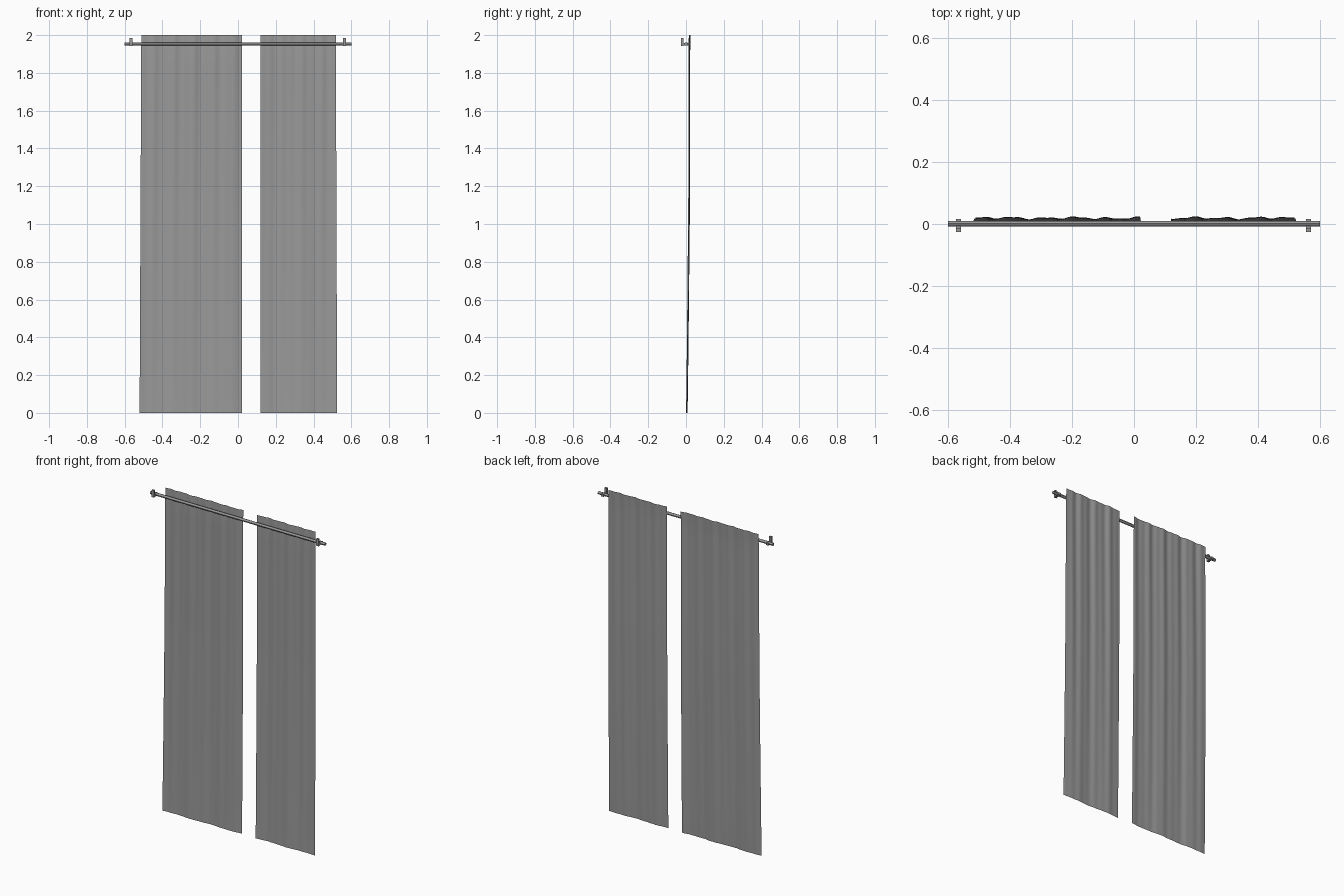
import bpy, bmesh
from math import sin, pi
from mathutils import Matrix, Vector

cube = bpy.data.objects.get("Cube")
if cube:
    bpy.data.objects.remove(cube, do_unlink=True)


def material(name, value):
    mat = bpy.data.materials.new(name)
    mat.use_nodes = True
    color = (value, value, value, 1)
    mat.diffuse_color = color
    mat.node_tree.nodes["Principled BSDF"].inputs["Base Color"].default_value = color
    return mat


grey = material("soft grey", 0.32)


def finish(name, bm):
    mesh = bpy.data.meshes.new(name)
    bm.to_mesh(mesh)
    bm.free()
    obj = bpy.data.objects.new(name, mesh)
    bpy.context.collection.objects.link(obj)
    mesh.materials.append(grey)
    bpy.ops.object.select_all(action="DESELECT")
    obj.select_set(True)
    bpy.context.view_layer.objects.active = obj
    bpy.ops.object.shade_smooth_by_angle(angle=pi / 6)
    return obj


# Hanging cloth: irregular folds, fading to a broad wave at the hem
def curtain(name, left, right, flare_left, flare_right, phase):
    columns, rows = 72, 40
    bm = bmesh.new()
    grid = []
    for j in range(rows + 1):
        t = j / rows
        drop = 1 - t
        lean = 0.004 + 0.013 * min(1, t * 1.7) ** 0.8
        lean += 0.003 * max(0, t - 0.96) / 0.04
        line = []
        for i in range(columns + 1):
            s = i / columns
            x = left + (right - left) * s
            fold = 0.0026 * sin(x * 62 + phase + 0.5 * sin(3 * t))
            fold += 0.0015 * sin(x * 117 + 2 * phase - t)
            wave = 0.003 * sin(x * 27 + phase)
            y = lean + fold * (0.35 + 0.65 * t) + wave * (0.4 + 0.6 * drop)
            x += drop * (flare_left * (1 - s) ** 3 + flare_right * s ** 3)
            line.append(bm.verts.new((x, y, 2 * t)))
        grid.append(line)
    for low, high in zip(grid, grid[1:]):
        for i in range(columns):
            bm.faces.new((low[i], low[i + 1], high[i + 1], high[i]))
    return finish(name, bm)


curtain("wide_curtain", -0.512, 0.02, -0.009, 0.002, 0.6)
curtain("narrow_curtain", 0.12, 0.518, 0.0, 0.007, 2.1)

# Round rail
bm = bmesh.new()
bmesh.ops.create_cone(bm, cap_ends=True, segments=12, radius1=0.009, radius2=0.009,
                      depth=1.2, matrix=Matrix.Translation((0, 0.001, 1.953))
                      @ Matrix.Rotation(pi / 2, 4, "Y"))
finish("curtain_rail", bm)


def add_box(bm, low, high):
    low, high = Vector(low), Vector(high)
    size = high - low
    bmesh.ops.create_cube(bm, size=1, matrix=Matrix.Translation((low + high) / 2)
                          @ Matrix.Diagonal((*size, 1)))


# L-shaped wall brackets: an arm through the rail and an upright plate
for side, x in (("right", -0.567), ("left", 0.563)):
    bm = bmesh.new()
    add_box(bm, (x - 0.008, -0.016, 1.944), (x + 0.008, 0.016, 1.958))
    add_box(bm, (x - 0.008, -0.026, 1.942), (x + 0.008, -0.014, 1.986))
    finish(side + "_bracket", bm)
